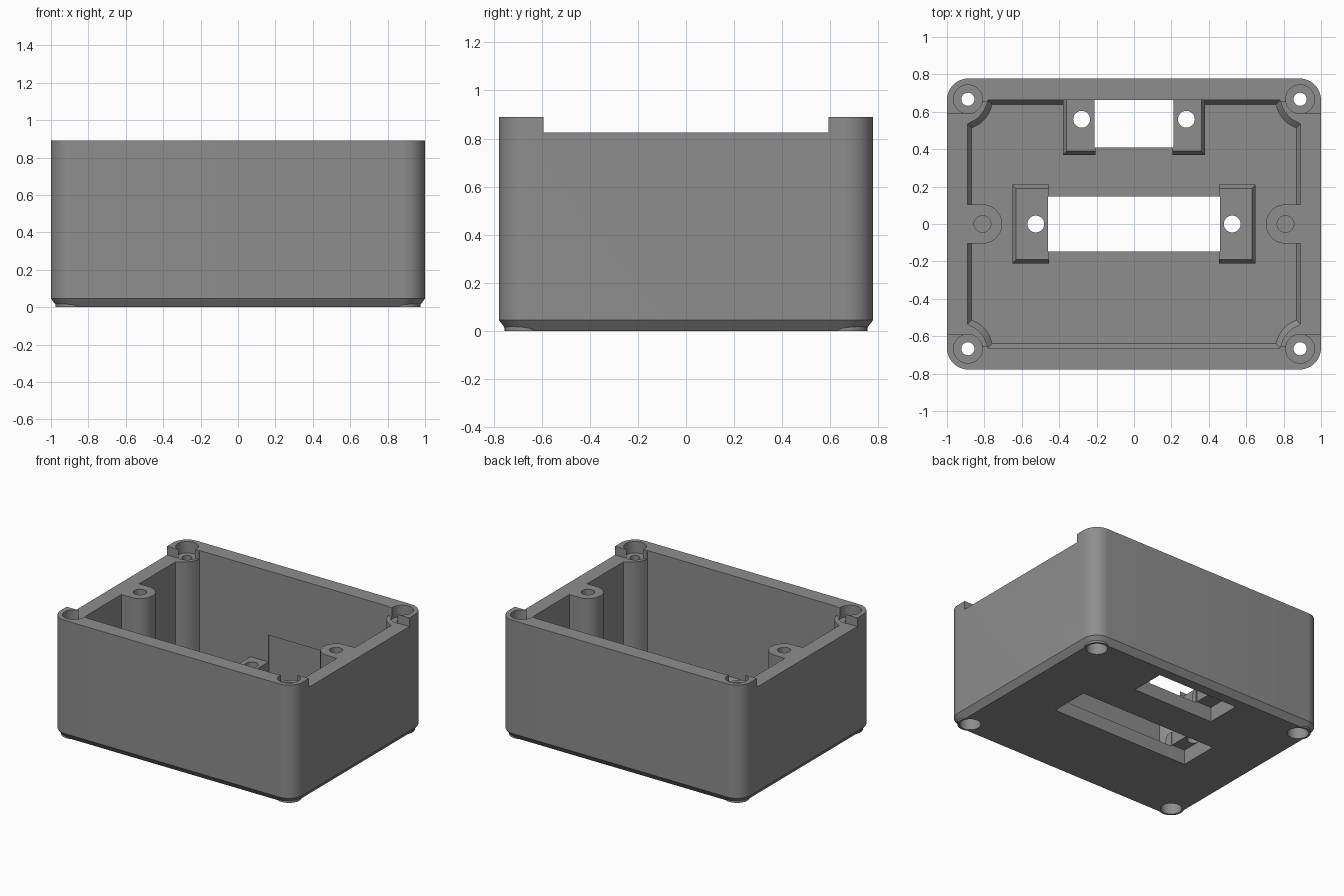
import bpy, bmesh, math

if "Cube" in bpy.data.objects:
    bpy.data.objects.remove(bpy.data.objects["Cube"])

grey = bpy.data.materials.new("mid grey")
grey.diffuse_color = (0.27, 0.27, 0.27, 1)
grey.use_nodes = True
grey.node_tree.nodes["Principled BSDF"].inputs["Base Color"].default_value = grey.diffuse_color


def loft(name, rings):
    """Closed solid through stacked rings: [(z, [(x, y), ...]), ...]."""
    bm = bmesh.new()
    rows = [[bm.verts.new((x, y, z)) for x, y in pts] for z, pts in rings]
    n = len(rows[0])
    for a, b in zip(rows, rows[1:]):
        for i in range(n):
            bm.faces.new((a[i], a[(i + 1) % n], b[(i + 1) % n], b[i]))
    bm.faces.new(rows[0][::-1])
    bm.faces.new(rows[-1])
    bmesh.ops.recalc_face_normals(bm, faces=bm.faces)
    mesh = bpy.data.meshes.new(name)
    bm.to_mesh(mesh)
    bm.free()
    mesh.materials.append(grey)
    ob = bpy.data.objects.new(name, mesh)
    bpy.context.collection.objects.link(ob)
    return ob


def rect(x0, x1, y0, y1):
    return [(x0, y0), (x1, y0), (x1, y1), (x0, y1)]


def box(name, x0, x1, y0, y1, z0, z1):
    return loft(name, [(z0, rect(x0, x1, y0, y1)), (z1, rect(x0, x1, y0, y1))])


def circle(x, y, r, n=40):
    return [(x + r * math.cos(2 * math.pi * i / n), y + r * math.sin(2 * math.pi * i / n)) for i in range(n)]


def cyl(name, x, y, r, z0, z1):
    return loft(name, [(z0, circle(x, y, r)), (z1, circle(x, y, r))])


def rounded(hx, hy, r, n=10):
    pts = []
    for k, (sx, sy) in enumerate([(1, 1), (-1, 1), (-1, -1), (1, -1)]):
        for i in range(n + 1):
            a = math.pi / 2 * (k + i / n)
            pts.append((sx * (hx - r) + r * math.cos(a), sy * (hy - r) + r * math.sin(a)))
    return pts


def combine(body, tool, op):
    mod = body.modifiers.new(op, 'BOOLEAN')
    mod.operation, mod.object, mod.solver = op, tool, 'EXACT'
    bpy.context.view_layer.objects.active = body
    bpy.ops.object.modifier_apply(modifier=mod.name)
    bpy.data.objects.remove(tool, do_unlink=True)


def add(tool):
    combine(case, tool, 'UNION')


def cut(tool):
    combine(case, tool, 'DIFFERENCE')


FLOOR, SEAT, TOP = 0.10, 0.825, 0.89
CORNERS = [(sx * 0.888, sy * 0.667) for sx in (-1, 1) for sy in (-1, 1)]

# Outer shell with chamfered bottom edge
case = loft("enclosure_case", [(0, rounded(0.965, 0.745, 0.09)),
                               (0.045, rounded(1, 0.778, 0.115)),
                               (TOP, rounded(1, 0.778, 0.115))])

# Cavity with corner screw columns left standing
quarter = [(0.89, 0.535), (0.84, 0.562), (0.812, 0.592), (0.795, 0.62), (0.78, 0.662)]


def cavity(d):
    q = [(x - d, y - d) for x, y in quarter]
    return (q + [(-x, y) for x, y in q[::-1]] + [(-x, -y) for x, y in q]
            + [(x, -y) for x, y in q[::-1]])


cut(loft("cavity", [(FLOOR, cavity(0.022)), (FLOOR + 0.03, cavity(0)), (1, cavity(0))]))

# Lid seat: lowered side walls and column tops
cut(box("side_seat", -1.1, 1.1, -0.592, 0.592, SEAT, 1))
cut(box("column_seat", -0.89, 0.89, -0.655, 0.655, SEAT, 1))

# Side bosses joined to the side walls
for s in (-1, 1):
    pts = [(s * (0.81 - 0.105 * math.sin(a)), 0.105 * math.cos(a))
           for a in (math.pi * i / 20 for i in range(21))]
    pts += [(s * 0.95, -0.105), (s * 0.95, 0.105)]
    add(loft("side_boss", [(0.05, pts), (SEAT, pts)]))
    cut(cyl("boss_hole", s * 0.81, 0, 0.045, 0.45, 1))


# Mounting blocks standing on the floor, chamfered at the top
def block(x0, x1, y0, y1, back):
    d = 0.02
    for s in (-1, 1):
        low = [(s * x, y) for x, y in rect(x0, x1, y0, y1)]
        high = [(s * x, y) for x, y in rect(x0, x1 - d, y0 + d, y1 - back)]
        add(loft("mount_block", [(0.05, low), (0.18, low), (0.21, high)]))


block(0.455, 0.65, -0.21, 0.21, 0.02)
block(0.205, 0.38, 0.37, 0.68, 0)

# Slots through the floor, the rear one notching the back wall
cut(box("long_slot", -0.46, 0.46, -0.148, 0.148, -0.1, 0.4))
cut(box("long_pocket", -0.57, 0.57, -0.148, 0.148, -0.1, 0.11))
cut(box("rear_slot", -0.212, 0.212, 0.41, 0.67, -0.1, 0.41))
cut(box("rear_pocket", -0.335, 0.335, 0.41, 0.67, -0.1, 0.11))
for x, y in [(0.525, 0), (0.28, 0.56)]:
    for s in (-1, 1):
        cut(cyl("mount_hole", s * x, y, 0.045, 0, 0.3))

# Corner feet, through holes and counterbores
for x, y in CORNERS:
    add(cyl("foot", x, y, 0.087, 0, 0.08))
    cut(cyl("screw_hole", x, y, 0.035, -0.1, 1))
    cut(cyl("top_counterbore", x, y, 0.077, 0.805, 1))
    cut(cyl("bottom_counterbore", x, y, 0.072, -0.1, 0.1))

# Smooth round walls, sharp edges
bpy.ops.object.select_all(action='DESELECT')
case.select_set(True)
bpy.context.view_layer.objects.active = case
bpy.ops.object.shade_smooth_by_angle(angle=math.radians(25))
